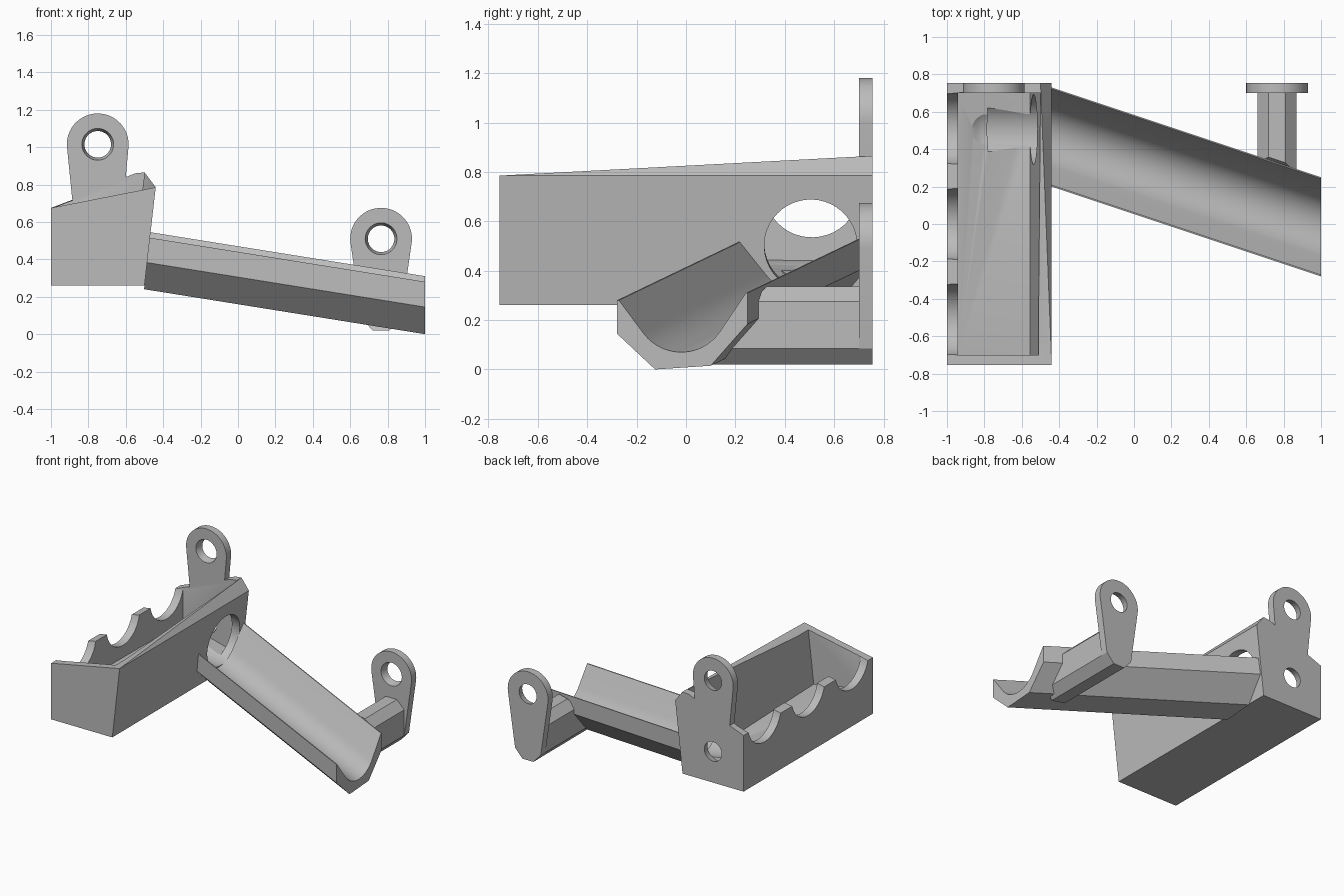
import bpy, bmesh
from math import sin, cos, radians
from mathutils import Vector

cube = bpy.data.objects.get("Cube")
if cube:
    bpy.data.objects.remove(cube, do_unlink=True)

grey = bpy.data.materials.new("light grey plastic")
grey.use_nodes = True
COLOUR = (0.5, 0.5, 0.5, 1)
grey.diffuse_color = COLOUR
grey.node_tree.nodes["Principled BSDF"].inputs["Base Color"].default_value = COLOUR

BACK, INNER = 0.755, 0.70      # outer and inner side of the back plates
WALL_LEAN = 0.114              # sideways lean of the chute wall


def make(name, verts, faces):
    bm = bmesh.new()
    vs = [bm.verts.new(v) for v in verts]
    for f in faces:
        bm.faces.new([vs[i] for i in f])
    bmesh.ops.recalc_face_normals(bm, faces=bm.faces[:])
    mesh = bpy.data.meshes.new(name)
    bm.to_mesh(mesh)
    bm.free()
    obj = bpy.data.objects.new(name, mesh)
    bpy.context.collection.objects.link(obj)
    mesh.materials.append(grey)
    return obj


def loft(name, start, end):
    """Solid between two matching outlines."""
    n = len(start)
    sides = [(i, (i + 1) % n, n + (i + 1) % n, n + i) for i in range(n)]
    caps = [tuple(range(n)), tuple(range(n, 2 * n))]
    return make(name, list(start) + list(end), sides + caps)


def rod(name, a, b, r1, r2):
    """Round cutter from a to b."""
    a, b = Vector(a), Vector(b)
    turn = (b - a).to_track_quat('Z', 'Y')
    ring = [Vector((cos(radians(t)), sin(radians(t)), 0)) for t in range(0, 360, 8)]
    return loft(name, [a + turn @ (v * r1) for v in ring], [b + turn @ (v * r2) for v in ring])


def activate(obj):
    bpy.ops.object.select_all(action='DESELECT')
    obj.select_set(True)
    bpy.context.view_layer.objects.active = obj


def cut(obj, cutter):
    cutter.hide_render = True
    activate(obj)
    mod = obj.modifiers.new("cut", 'BOOLEAN')
    mod.operation, mod.solver, mod.object = 'DIFFERENCE', 'EXACT', cutter
    bpy.ops.object.modifier_apply(modifier=mod.name)
    bpy.data.objects.remove(cutter, do_unlink=True)


def screw_hole(obj, x, z):
    cut(obj, rod("hole_cutter", (x, INNER - 0.02, z), (x, BACK + 0.02, z), 0.09, 0.066))


def plate(name, outline):
    return loft(name, [(x, INNER, z) for x, z in outline], [(x, BACK, z) for x, z in outline])


def arc(cx, cz, r, a, b, step):
    return [(cx + r * cos(radians(t)), cz + r * sin(radians(t))) for t in range(a, b, step)]


# Hopper: leaning wall on the left, rim rising to the back corner
base = [(-1, -BACK, 0.26), (-0.5, -BACK, 0.26), (-0.5, BACK, 0.26), (-1, BACK, 0.26)]
rim = [(-1, -BACK, 0.675), (-0.44, -BACK, 0.785), (-0.44, BACK, 0.785),
       (-0.5, BACK, 0.865), (-1, BACK, 0.675)]
hopper = make("hopper", base + rim, [
    (0, 1, 2, 3), (0, 1, 5, 4), (1, 2, 6, 5), (2, 3, 8, 7, 6), (3, 0, 4, 8),
    (5, 6, 7), (4, 5, 8), (5, 7, 8)])

# Hopper cavity with a creased floor sloping to the outlet
floor = [(-0.94, -0.7, 0.45), (-0.555, -0.7, 0.38), (-0.555, 0.7, 0.34), (-0.94, 0.7, 0.44)]
top = [(-0.94, -0.7, 1), (-0.485, -0.7, 1), (-0.485, 0.7, 1), (-0.94, 0.7, 1)]
cut(hopper, make("cavity_cutter", floor + top, [
    (0, 1, 2), (0, 2, 3), (4, 5, 6, 7), (0, 1, 5, 4), (1, 2, 6, 5), (2, 3, 7, 6), (3, 0, 4, 7)]))

# Round scoops in the outer wall
for y in (-0.51, 0, 0.51):
    cut(hopper, rod("scoop_cutter", (-1.1, y, 0.73), (-0.9, y, 0.73), 0.195, 0.195))

# Outlet through the leaning wall, rounded off at its inner end
cut(hopper, rod("outlet_cutter", (-0.76, 0.505, 0.545), (-0.3, 0.505, 0.475), 0.188, 0.188))
bpy.ops.mesh.primitive_uv_sphere_add(segments=32, ring_count=16, radius=0.17,
                                     location=(-0.75, 0.505, 0.545))
cut(hopper, bpy.context.object)
screw_hole(hopper, -0.75, 0.49)

# Mounting tab above the hopper
upper_tab = plate("upper_tab", [(-0.88, 0.66), (-0.5, 0.66), (-0.5, 0.865), (-0.55, 0.86),
                                (-0.6, 0.84)] + arc(-0.75, 1.015, 0.165, -5, 190, 6))
screw_hole(upper_tab, -0.75, 1.015)

# Chute: end section swept up and back to the leaning wall
outer = [(-0.28, 0.28), (-0.28, 0.145), (-0.125, 0.0), (0.1, 0.015), (0.25, 0.185), (0.25, 0.31)]
inner = [(0.243, 0.31)] + arc(-0.02, 0.26, 0.19, -35, -146, -5) + [(-0.272, 0.28)]
section = [Vector((1, y, z)) for y, z in outer + inner]
run = Vector((-1.5, 0.5, 0.24))


def to_wall(p):
    gap = -0.5 + WALL_LEAN * (p.z - 0.26) - p.x
    return p + run * (gap / (run.x - WALL_LEAN * run.z))


chute = loft("chute", section, [to_wall(p) for p in section])

# Support arm: eight-sided bar running from under the chute to the lower tab
bar = [(0.66, 0.085), (0.72, 0.02), (0.81, 0.02), (0.87, 0.085),
       (0.87, 0.275), (0.81, 0.335), (0.72, 0.335), (0.66, 0.275)]
support_arm = loft("support_arm",
                   [(x, 0.12 + (z - 0.02) * 0.7 - (x - 0.77) / 3, z) for x, z in bar],
                   [(x, INNER + 0.01, z) for x, z in bar])

# Lower mounting tab
lower_tab = plate("lower_tab", bar[:4] + arc(0.765, 0.51, 0.165, -6, 190, 6))
screw_hole(lower_tab, 0.765, 0.51)

for part in (hopper, upper_tab, chute, lower_tab):
    activate(part)
    bpy.ops.object.shade_smooth_by_angle(angle=radians(25))
